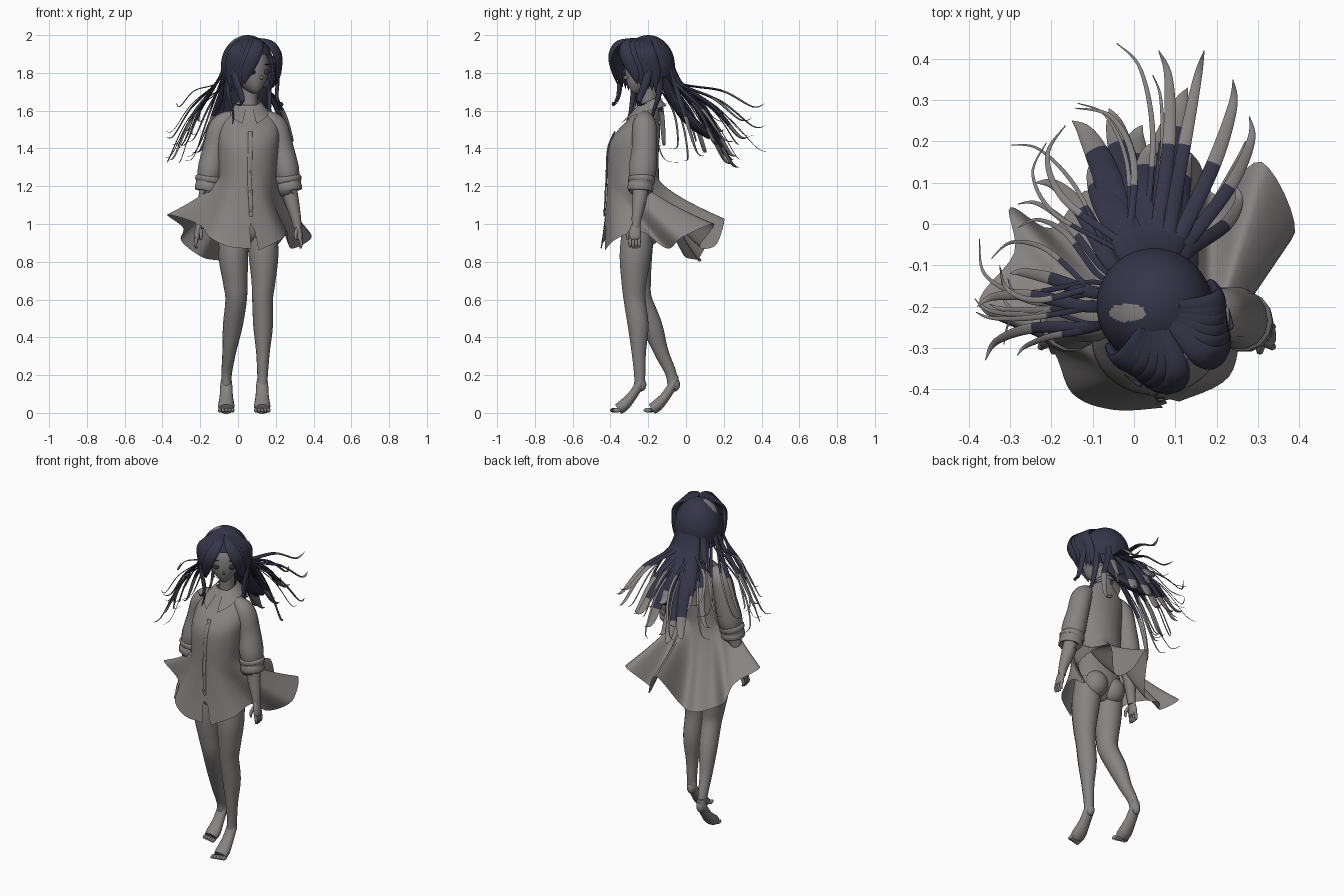
import bpy, bmesh, math, random
from mathutils import Vector, Matrix

cube = bpy.data.objects.get("Cube")
if cube:
    bpy.data.objects.remove(cube, do_unlink=True)
random.seed(4)


def material(name, colour):
    m = bpy.data.materials.new(name)
    m.use_nodes = True
    m.diffuse_color = colour
    m.node_tree.nodes["Principled BSDF"].inputs["Base Color"].default_value = colour
    return m


GREY = material("warm_grey", (0.24, 0.23, 0.226, 1))
DARK = material("dark_indigo", (0.037, 0.035, 0.065, 1))
FRONT = Vector((0, -100, 0))
BELOW = Vector((0, -.2, -3))
HEAD = Vector((0.05, -0.2, 1.83))
TURN = Matrix.Translation(HEAD) @ Matrix.Rotation(math.radians(32), 4, "Z")
MID = 0.055


def finish(name, bm, mats):
    bmesh.ops.recalc_face_normals(bm, faces=bm.faces)
    mesh = bpy.data.meshes.new(name)
    bm.to_mesh(mesh)
    bm.free()
    for m in mats:
        mesh.materials.append(m)
    mesh.shade_smooth()
    mesh.set_sharp_from_angle(angle=math.radians(50))
    ob = bpy.data.objects.new(name, mesh)
    bpy.context.collection.objects.link(ob)
    return ob


def spline(pts, u):
    """Smooth point at u in 0..1 through points of any dimension."""
    x = u * (len(pts) - 1)
    i = min(int(x), len(pts) - 2)
    t = x - i
    a, b, c, d = (pts[min(max(i + k, 0), len(pts) - 1)] for k in (-1, 0, 1, 2))
    return [q + t / 2 * (r - p + t * (2 * p - 5 * q + 4 * r - s + t * (3 * (q - r) + s - p)))
            for p, q, r, s in zip(a, b, c, d)]


def grid(name, rows, mats, cap=False, closed=True, tip=None):
    """Skin a list of point rows; faces past the tip fraction take the second material."""
    bm = bmesh.new()
    rings = [[bm.verts.new(p) for p in row] for row in rows]
    n = len(rows[0])
    for j in range(len(rings) - 1):
        for i in range(n if closed else n - 1):
            k = (i + 1) % n
            f = bm.faces.new((rings[j][i], rings[j][k], rings[j + 1][k], rings[j + 1][i]))
            f.material_index = int(tip is not None and j / len(rings) > tip)
    if cap:
        bm.faces.new(rings[0])
        f = bm.faces.new(rings[-1])
        f.material_index = int(tip is not None)
    return finish(name, bm, mats)


def tube(name, pts, mats=(GREY,), flat=1.0, ref=FRONT, steps=20, sides=14, tip=None):
    """Sweep an ellipse through (x, y, z, radius); its thin side faces the ref point."""
    rows = []
    for j in range(steps + 1):
        u = j / steps
        p = spline(pts, u)
        o, r = Vector(p[:3]), max(p[3], 0.0008)
        t = Vector(spline(pts, min(u + .01, 1))[:3]) - Vector(spline(pts, max(u - .01, 0))[:3])
        t.normalize()
        n = o - ref
        n = (n - t * n.dot(t)).normalized()
        side = t.cross(n)
        rows.append([o + side * r * math.cos(a) + n * r * flat * math.sin(a)
                     for a in (math.tau * k / sides for k in range(sides))])
    return grid(name, rows, mats, cap=True, tip=tip)


def ball(name, loc, size, mats=(GREY,), turn=None, shape=None, segments=32):
    bm = bmesh.new()
    bmesh.ops.create_uvsphere(bm, u_segments=segments, v_segments=segments // 2, radius=1)
    if shape:
        shape(bm)
    m = Matrix.Translation(loc) @ Matrix.Diagonal((*size, 1))
    bm.transform(turn @ m if turn else m)
    return finish(name, bm, mats)


def local(pts):
    return [(*(TURN @ Vector(p[:3])), p[3]) for p in pts]


# Face, with a narrowing jaw pushed forward
def jaw(bm):
    for v in bm.verts:
        k = max(0, -v.co.z) ** 1.5
        v.co.x *= 1 - 0.5 * k
        v.co.y = v.co.y * (1 - 0.3 * k) - 0.55 * k


ball("face", (0, 0, 0), (.11, .13, .14), turn=TURN, shape=jaw)
ball("nose", (0, -.14, -.055), (.007, .012, .011), turn=TURN)
for s in (-1, 1):
    ball("eye", (s * .045, -.122, -.025), (.019, .007, .013), (DARK,), TURN)
    ball("eyebrow", (s * .047, -.12, .015), (.022, .006, .003), (DARK,), TURN)
    ball("ear", (s * .112, 0, -.035), (.012, .022, .035), turn=TURN)
tube("neck", [(.06, -.19, 1.54, .055), (.06, -.195, 1.63, .043), (.06, -.2, 1.75, .048)])


# Hair cap, open over the face, with the pale patch on the crown
def open_face(bm):
    gone = []
    for f in bm.faces:
        c = f.calc_center_median()
        if c.z < -.65 or (c.y < -.35 and c.z < .38):
            gone.append(f)
        w = TURN @ Vector((c.x * .14, c.y * .142, 0))
        f.material_index = int(c.z > 0 and math.hypot((w.x + .015) / .045, (w.y + .215) / .022) < 1)
    bmesh.ops.delete(bm, geom=gone, context="FACES")


ball("hair_cap", (0, 0, .005), (.14, .142, .165), (DARK, GREY), TURN, open_face, 96)

# Parted fringe and side locks
for s in (-1, 1):
    for k in range(6):
        w = k / 5
        tube("fringe_lock", local([
            (s * (.01 + .04 * w), -.06 + .03 * w, .15, .014),
            (s * (.035 + .075 * w), -.16 + .09 * w, .13 - .02 * w, .03),
            (s * (.075 + .065 * w), -.185 + .11 * w, .06, .036),
            (s * (.1 + .04 * w), -.15 + .11 * w, -.03, .028),
            (s * (.10 + .02 * w), -.13 + .1 * w, -.09 - .04 * w, .002)]),
            (DARK,), .4, HEAD)
    tube("side_lock", local([(s * .12, -.07, .06, .02), (s * .13, -.09, -.06, .022),
                             (s * .11, -.12, -.16, .016), (s * .13, -.14, -.2, .008),
                             (s * .15, -.1, -.19, .001)]), (DARK,), .5, HEAD)
    tube("side_lock", local([(s * .12, -.02, .02, .02), (s * .13, -.01, -.12, .018),
                             (s * .115, -.04, -.24, .01), (s * .13, -.06, -.3, .001)]),
         (DARK,), .5, HEAD)

# Mass of hair leaving the back of the head
tube("hair_mass", [(.04, -.14, 1.86, .1), (.04, -.105, 1.74, .115), (.04, -.04, 1.62, .115),
                   (.035, .04, 1.53, .115), (.03, .13, 1.46, .06)], (DARK,), .26, BELOW)


# Long hair streaming backwards; each lock is given by its end, width, curl and grey start
def lock(end, width, curl, tip):
    e = Vector(end)
    d = Vector((e.x - HEAD.x, e.y - HEAD.y, 0)).normalized()
    a = HEAD + d * .115 + Vector((0, 0, .05))
    b = HEAD + d * .165 + Vector((0, 0, -.08))
    side = Vector((-d.y, d.x, 0)) * curl
    c = b.lerp(e, .5) + side + Vector((0, 0, .01))
    f = b.lerp(e, .85) + side * .9 - Vector((0, 0, .035))
    pts = [(*a, width * .6), (*b, width), (*c, width), (*f, width * .65), (*e, .001)]
    tube("hair_lock", pts, (DARK, GREY), .35, BELOW, 28, 10, tip)


for x, y, z, w in [(-.38, -.2, 1.46, .014), (-.36, -.33, 1.34, .013), (-.3, -.12, 1.42, .015),
                   (-.24, .1, 1.38, .02), (-.15, .25, 1.34, .034), (-.06, .28, 1.3, .036),
                   (.02, .24, 1.32, .038), (.1, .27, 1.36, .038), (.13, .33, 1.46, .035),
                   (.06, .42, 1.52, .016), (.17, .42, 1.64, .016), (.24, .35, 1.56, .018),
                   (.28, .26, 1.44, .016), (.24, .1, 1.36, .016), (-.02, .18, 1.42, .038),
                   (.06, .2, 1.5, .04), (-.09, .16, 1.48, .036), (.14, .17, 1.44, .036)]:
    thick = w > .03
    lock((x, y, z), w, random.uniform(-.05, .05) * (.5 if thick else 1), .62 if thick else .48)
for k in range(20):
    a = math.radians(random.uniform(45, 200))
    far = random.uniform(.34, .45) + .2 * max(0, math.sin(a)) ** 3
    x = min(HEAD.x + far * math.cos(a), .27)
    lock((x, HEAD.y + far * math.sin(a), random.uniform(1.32, 1.66)),
         random.uniform(.005, .009), random.uniform(-.09, .09), .4)

# Shirt: body rings, then a windblown skirt split at the front
rings = [(1.63, .06, -.2, .058, .05), (1.59, .06, -.21, .1, .068), (1.55, .06, -.225, .145, .085),
         (1.48, .06, -.255, .16, .118), (1.4, .055, -.277, .158, .133), (1.25, .05, -.28, .15, .136)]
hem = [(.07, -.445, .87), (-.05, -.45, .88), (-.15, -.41, .93), (-.21, -.29, 1.0),
       (-.375, -.2, 1.05), (-.29, -.07, .98), (-.3, .04, .91), (-.2, -.01, .83), (-.12, .08, .81),
       (-.02, .07, .82), (.07, .2, 1.03), (.15, .16, .89), (.2, .07, .88), (.31, .15, 1.0),
       (.39, -.02, .93), (.28, -.1, .87), (.26, -.24, .96), (.23, -.37, .92), (.11, -.43, .86)]
N = 108


def body_row(u):
    z, cx, cy, rx, ry = spline(rings, u)
    return [(cx - rx * math.sin(a), cy - ry * math.cos(a), z)
            for a in (math.tau * i / N for i in range(N + 1))]


rows = [body_row(j / 20) for j in range(21)]
waist = rows[-1]
for j in range(1, 15):
    s = j / 14
    g = s ** 1.45
    row = []
    for i, p in enumerate(waist):
        q = spline(hem, i / N)
        if s < .66 and i in (0, N):
            q = (.085, -.44, q[2])
        row.append((p[0] + (q[0] - p[0]) * g, p[1] + (q[1] - p[1]) * g, p[2] + (q[2] - p[2]) * s))
    rows.append(row)
grid("shirt", rows, (GREY,), closed=False)
tube("placket", [(.065, -.376, 1.49, .012), (.065, -.413, 1.4, .012), (.062, -.421, 1.25, .012),
                 (.07, -.433, 1.04, .01)], flat=.4)
for z, y in ((1.47, -.388), (1.38, -.418), (1.28, -.424), (1.17, -.429), (1.07, -.435)):
    ball("button", (.065, y, z), (.007, .004, .007))

# Folded collar with two front points
rows = []
for j in range(7):
    v = j / 6
    row = []
    for i in range(41):
        a = .25 + (math.tau - .5) * i / 40
        front = (1 + math.cos(a)) / 2
        r = .056 + .042 * v + .055 * v * front ** 4
        row.append((.06 - r * math.sin(a), -.2 - r * math.cos(a),
                    1.675 - .05 * front - .05 * v - .05 * v * front ** 8))
    rows.append(row)
grid("collar", rows, (GREY,), closed=False)

# Arms: sleeve, rolled cuff, forearm and hand, mirrored about the body
for s in (-1, 1):
    def arm(pts):
        return [(MID + s * x, y, z, r) for x, y, z, r in pts]

    tube("sleeve", arm([(.08, -.22, 1.57, .035), (.145, -.22, 1.52, .058), (.178, -.22, 1.4, .062),
                        (.2, -.23, 1.29, .068), (.212, -.235, 1.23, .058)]), flat=1.1)
    tube("cuff", arm([(.205, -.235, 1.26, .058), (.207, -.235, 1.245, .073),
                      (.21, -.237, 1.225, .072), (.212, -.238, 1.215, .066),
                      (.213, -.24, 1.2, .07), (.215, -.242, 1.175, .066),
                      (.216, -.242, 1.172, .04)]))
    tube("forearm", arm([(.205, -.235, 1.24, .042), (.225, -.245, 1.14, .04),
                         (.25, -.26, 1.04, .028), (.26, -.265, .98, .022)]))
    tube("palm", arm([(.258, -.264, 1.0, .022), (.266, -.268, .97, .03), (.272, -.27, .93, .032),
                      (.274, -.27, .915, .02)]), flat=.55, ref=Vector((-100, 0, .9)))
    for k in range(4):
        y = -.294 + .016 * k
        tube("finger", arm([(.272, y, .93, .009), (.28, y - .003, .895, .009),
                            (.274, y, .868 + .006 * abs(k - 1.5), .005)]), steps=8, sides=8)
    tube("thumb", arm([(.258, -.28, .975, .011), (.25, -.305, .945, .01),
                       (.252, -.31, .915, .005)]), steps=8, sides=8)
    ball("buttock", (MID + s * .062, -.2, .965), (.072, .07, .08))

# Hips under the skirt
tube("hips", [(.05, -.28, 1.28, .11), (.05, -.27, 1.15, .12), (.05, -.255, 1.02, .15),
              (.052, -.255, .94, .13), (.055, -.255, .89, .06)], flat=.72)

# Legs: the left steps forward, the right trails
tube("left_leg", [(.125, -.25, 1.0, .08), (.135, -.268, .84, .079), (.135, -.275, .7, .064),
                  (.13, -.272, .6, .055), (.133, -.253, .46, .052), (.132, -.25, .32, .036),
                  (.13, -.245, .2, .028), (.128, -.248, .13, .026)], flat=1.08, steps=32)
tube("right_leg", [(-.02, -.25, 1.0, .08), (-.025, -.262, .84, .079), (-.015, -.255, .7, .066),
                   (-.01, -.24, .6, .057), (-.028, -.18, .46, .052), (-.047, -.13, .32, .036),
                   (-.06, -.08, .21, .028), (-.062, -.07, .13, .026)], flat=1.08, steps=32)
for side, dx, dy in (("left", .128, 0), ("right", -.062, .178)):
    tube(side + "_foot", [(dx, dy - .235, .2, .022), (dx, dy - .245, .155, .031),
                          (dx, dy - .285, .09, .035), (dx, dy - .33, .04, .043),
                          (dx, dy - .36, .02, .04)], flat=.75, ref=Vector((dx, 5, -5)))
    ball(side + "_heel", (dx, dy - .236, .15), (.025, .026, .036))
    for k in range(5):
        x = dx + (k - 2) * .017
        inner = k if side == "right" else 4 - k
        ball(side + "_toe", (x, dy - .365 - .004 * inner, .014), (.01, .022, .012))
